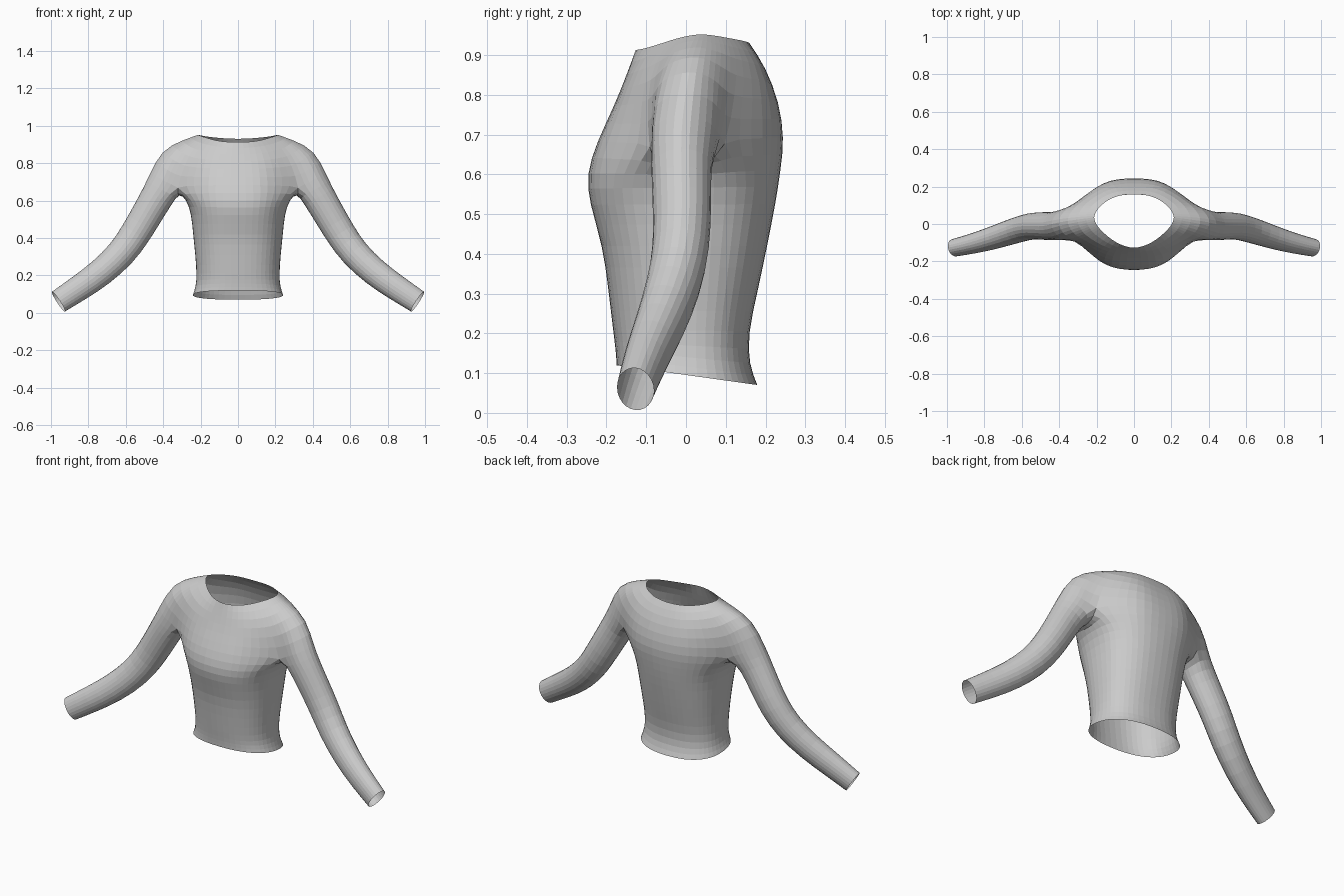
import bpy, bmesh
from math import sin, cos, pi, radians
from mathutils import Vector

if "Cube" in bpy.data.objects:
    bpy.data.objects.remove(bpy.data.objects["Cube"])

bm = bmesh.new()


def spline_row(keys):
    """Half row from front centre to back centre, one smooth point between each pair of keys."""
    p = [Vector(k) for k in keys]
    flip = lambda v: Vector((-v.x, v.y, v.z))
    ext = [flip(p[1])] + p + [flip(p[-2])]
    out = []
    for i in range(1, len(p)):
        out.append(ext[i])
        out.append((ext[i] + ext[i + 1]) * 0.5625 - (ext[i - 1] + ext[i + 2]) * 0.0625)
    return out + [p[-1]]


def add(points):
    return [bm.verts.new(p) for p in points]


def bridge(a, b, closed=False):
    n = len(a)
    for i in range(n if closed else n - 1):
        j = (i + 1) % n
        bm.faces.new((a[i], a[j], b[j], b[i]))


# Yoke: rows from the neckline out to the armpit line
yoke = [
    [(0, -.13, .912), (.10, -.097, .918), (.175, -.035, .938), (.202, 0, .947), (.214, .035, .952),
     (.20, .07, .949), (.17, .105, .943), (.10, .147, .935), (0, .16, .93)],
    [(0, -.15, .85), (.13, -.135, .86), (.24, -.08, .885), (.28, -.03, .912), (.30, .025, .924),
     (.28, .08, .915), (.24, .13, .90), (.13, .19, .88), (0, .20, .87)],
    [(0, -.182, .77), (.15, -.165, .775), (.29, -.095, .79), (.375, -.065, .845), (.415, .01, .872),
     (.38, .07, .85), (.31, .12, .80), (.16, .217, .79), (0, .235, .78)],
    [(0, -.225, .68), (.16, -.205, .68), (.33, -.085, .67), (.42, -.09, .71), (.48, -.01, .74),
     (.42, .07, .715), (.335, .095, .68), (.17, .225, .69), (0, .248, .69)],
]
rows = [add(spline_row(r)) for r in yoke]
for a, b in zip(rows, rows[1:]):
    bridge(a, b)
split = rows[-1]
underarm = add([(.318, -.045, .65), (.312, 0, .64), (.318, .05, .652)])

# Body: half rings (half width, front y, back y, front z, back z)
prev = split[:5] + underarm + split[12:]
for w, yf, yb, zf, zb in [(.278, -.253, .24, .60, .61), (.252, -.246, .228, .53, .53),
                          (.242, -.211, .206, .42, .42), (.23, -.197, .183, .31, .31),
                          (.222, -.184, .157, .20, .20), (.228, -.178, .160, .155, .12),
                          (.244, -.176, .181, .12, .07)]:
    ring = []
    for i in range(13):
        t = pi * i / 12
        c = cos(t)
        y = abs(c) ** .85 * (yf if c > 0 else yb)
        z = zf + (zb - zf) * (y - yf) / (yb - yf)
        ring.append((w * abs(sin(t)) ** .85 if 0 < i < 12 else 0, y, z))
    ring = add(ring)
    bridge(prev, ring)
    prev = ring

# Sleeve: rings along the arm (centre, half width, half depth)
arm = [((.43, -.013, .625), .089, .076), ((.485, -.01, .53), .085, .075),
       ((.55, -.01, .42), .083, .072), ((.62, -.03, .318), .079, .070),
       ((.73, -.067, .215), .075, .064), ((.845, -.102, .135), .070, .056),
       ((.96, -.127, .06), .064, .048)]
centres = [Vector(a[0]) for a in arm]
prev = split[4:13] + underarm[::-1]
for k, (c, w, d) in enumerate(arm):
    t = (centres[min(k + 1, len(arm) - 1)] - centres[max(k - 1, 0)]).normalized()
    n = Vector((-t.z, 0, t.x)).normalized()
    b = n.cross(t)
    angs = [radians(30 * (j - 4)) for j in range(12)]
    ring = add([centres[k] + (n * w * cos(a) + b * d * sin(a)) * 1.03 for a in angs])
    bridge(prev, ring, closed=True)
    prev = ring

bmesh.ops.recalc_face_normals(bm, faces=bm.faces)
if sum(f.normal.dot(f.calc_center_median() - Vector((0, 0, .5))) for f in bm.faces) < 0:
    bmesh.ops.reverse_faces(bm, faces=bm.faces)
mesh = bpy.data.meshes.new("long_sleeved_top")
bm.to_mesh(mesh)
bm.free()
top = bpy.data.objects.new("long_sleeved_top", mesh)
bpy.context.collection.objects.link(top)

# Mirror to the other side and round off
mirror = top.modifiers.new("mirror", 'MIRROR')
mirror.use_clip = True
sub = top.modifiers.new("rounding", 'SUBSURF')
sub.levels = sub.render_levels = 1
